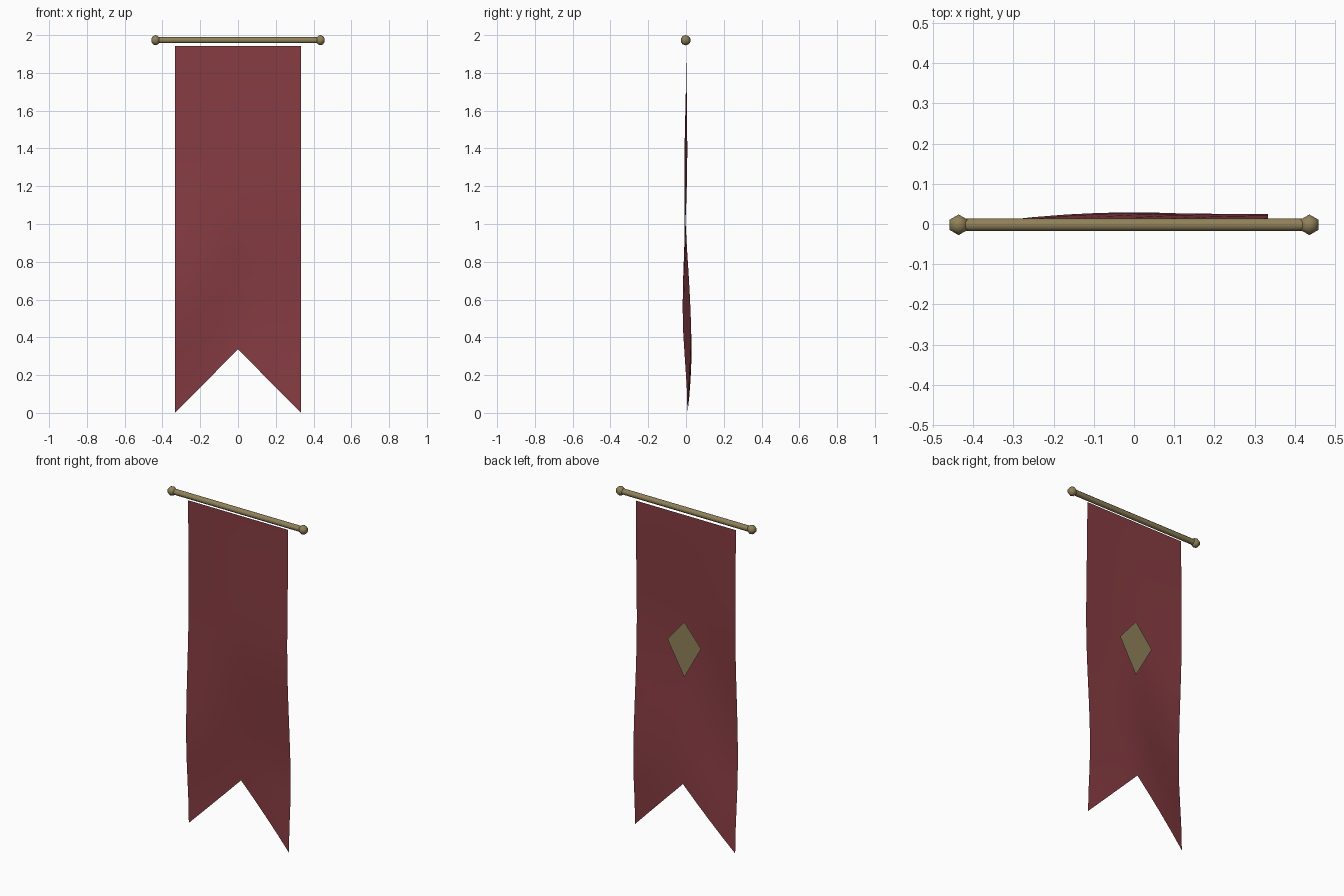
import bpy, bmesh
from math import pi
from mathutils import Matrix

if "Cube" in bpy.data.objects:
    bpy.data.objects.remove(bpy.data.objects["Cube"])

HALF_W, TOP, NOTCH = 0.333, 1.943, 0.337
ROD_Y, ROD_Z = -0.002, 1.973


def material(name, rgb):
    m = bpy.data.materials.new(name)
    m.diffuse_color = (*rgb, 1)
    m.use_nodes = True
    m.node_tree.nodes["Principled BSDF"].inputs["Base Color"].default_value = m.diffuse_color
    return m


def make_object(name, bm, mat, smooth=True):
    mesh = bpy.data.meshes.new(name)
    for f in bm.faces:
        f.smooth = smooth and len(f.verts) <= 4
    bm.to_mesh(mesh)
    bm.free()
    mesh.materials.append(mat)
    ob = bpy.data.objects.new(name, mesh)
    bpy.context.collection.objects.link(ob)
    return ob


def wave(knots, v):
    """Smooth interpolation through (v, y) knots."""
    for (a, ya), (b, yb) in zip(knots, knots[1:]):
        if v <= b + 1e-6:
            t = (v - a) / (b - a)
            return ya + (yb - ya) * t * t * (3 - 2 * t)
    return knots[-1][1]


red = material("red_cloth", (0.24, 0.045, 0.055))
brass = material("dull_brass", (0.28, 0.22, 0.10))

# Hanging rod
bm = bmesh.new()
bmesh.ops.create_cone(bm, cap_ends=True, segments=8, radius1=0.017, radius2=0.017,
                      depth=0.875,
                      matrix=Matrix.Translation((0, ROD_Y, ROD_Z))
                      @ Matrix.Rotation(pi / 2, 4, 'Y') @ Matrix.Rotation(pi / 8, 4, 'Z'))
make_object("rod", bm, brass)

# Knobs on both rod ends
for side, name in ((-1, "left_knob"), (1, "right_knob")):
    bm = bmesh.new()
    bmesh.ops.create_uvsphere(bm, u_segments=6, v_segments=5, radius=0.027,
                              matrix=Matrix.Translation((side * 0.4365, ROD_Y, ROD_Z)))
    make_object(name, bm, brass)

# Rippled swallowtail cloth: ripple of the left edge, middle and right edge
left = [(0, 0.002), (0.3, 0.007), (0.72, -0.018), (1, 0.008)]
middle = [(0, 0.002), (0.45, -0.008), (1, 0.029)]
right = [(0, 0.002), (0.38, -0.008), (0.8, 0.025), (1, 0.008)]
COLS, ROWS = 8, 14
bm = bmesh.new()
grid = []
for r in range(ROWS + 1):
    v = r / ROWS
    row = []
    for c in range(COLS + 1):
        u = 2 * c / COLS - 1
        l, m, n = wave(left, v), wave(middle, v), wave(right, v)
        y = m + (n - l) / 2 * u + ((n + l) / 2 - m) * u * u
        z = TOP + (NOTCH * (1 - abs(u)) - TOP) * v
        row.append(bm.verts.new((u * HALF_W, y, z)))
    grid.append(row)
for a, b in zip(grid, grid[1:]):
    for c in range(COLS):
        bm.faces.new((a[c], b[c], b[c + 1], a[c + 1]))
make_object("cloth", bm, red)

# Kite-shaped emblem on the back
bm = bmesh.new()
bm.faces.new([bm.verts.new((x, 0.0165, z)) for x, z in
              ((0, 1.308), (0.112, 1.175), (0, 0.975), (-0.112, 1.175))])
make_object("emblem", bm, brass, smooth=False)
